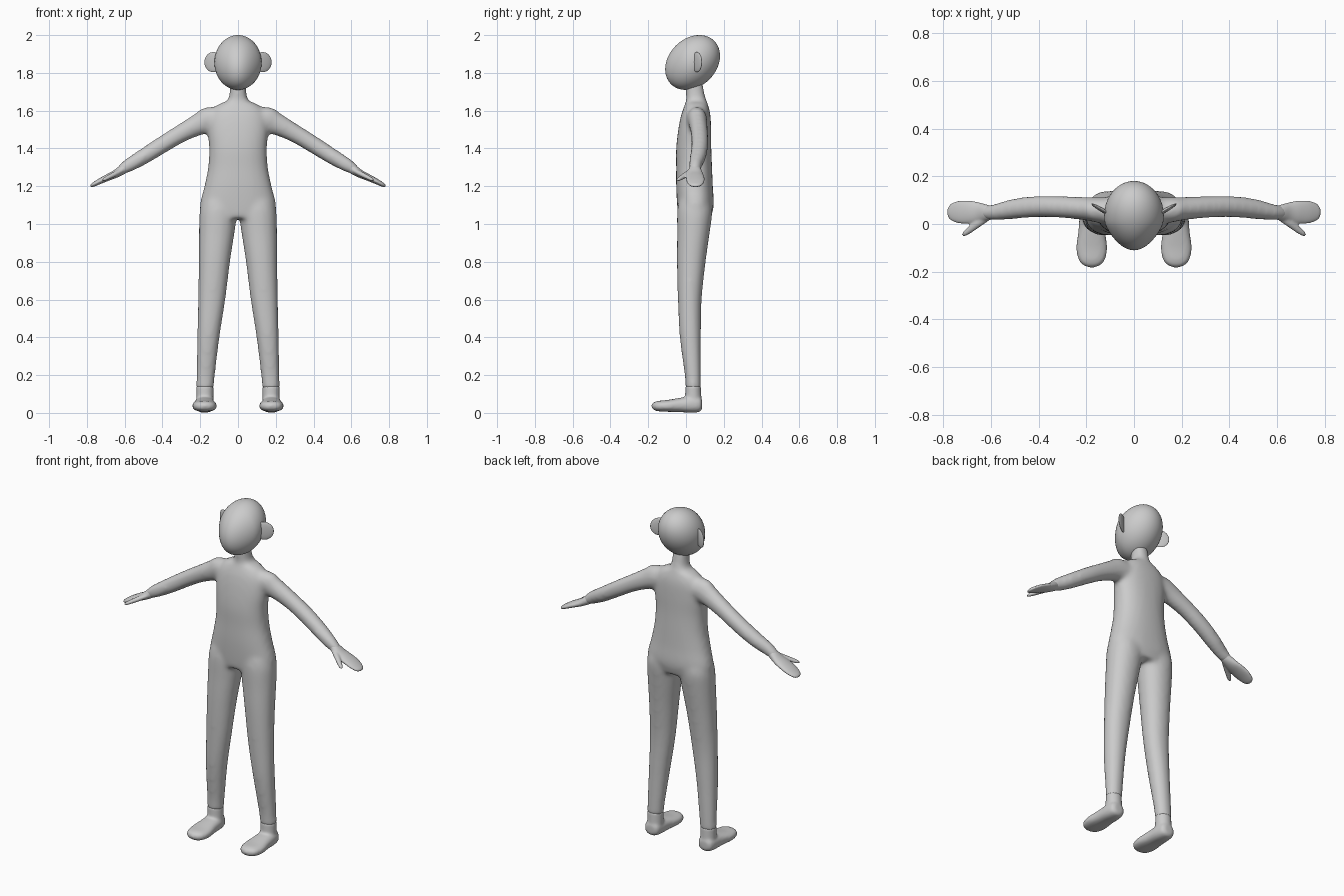
import bpy, bmesh, math
from mathutils import Vector, Matrix

cube = bpy.data.objects.get("Cube")
if cube:
    bpy.data.objects.remove(cube, do_unlink=True)

GREY = (0.6, 0.6, 0.6, 1)
skin = bpy.data.materials.new("plain grey")
skin.use_nodes = True
skin.diffuse_color = GREY
skin.node_tree.nodes["Principled BSDF"].inputs["Base Color"].default_value = GREY

X, Y, Z = Vector((1, 0, 0)), Vector((0, 1, 0)), Vector((0, 0, 1))


def smooth_rings(rings, steps=4):
    """Catmull-Rom interpolation of ring tuples (x, y, z, a, b)."""
    out = []
    for i in range(len(rings) - 1):
        p0, p1 = rings[max(i - 1, 0)], rings[i]
        p2, p3 = rings[i + 1], rings[min(i + 2, len(rings) - 1)]
        for s in range(steps):
            t = s / steps
            out.append([b + 0.5 * t * (c - a + t * (2*a - 5*b + 4*c - d + t * (3*(b - c) + d - a)))
                        for a, b, c, d in zip(p0, p1, p2, p3)])
    return out + [list(rings[-1])]


def loft(bm, rings, u, v, power=2.0, sides=32):
    """Closed tube through rings whose half-sizes a, b lie along u and v."""
    loops = []
    for x, y, z, a, b in smooth_rings(rings):
        loop = []
        for k in range(sides):
            c, s = math.cos(2*math.pi*k/sides), math.sin(2*math.pi*k/sides)
            du = math.copysign(abs(c) ** (2/power), c) * a
            dv = math.copysign(abs(s) ** (2/power), s) * b
            loop.append(bm.verts.new(Vector((x, y, z)) + u*du + v*dv))
        loops.append(loop)
    for l0, l1 in zip(loops, loops[1:]):
        for k in range(sides):
            n = (k + 1) % sides
            bm.faces.new((l0[k], l0[n], l1[n], l1[k]))
    bm.faces.new(loops[0])
    bm.faces.new(loops[-1])


def finish(bm, name, voxel=0, relax=0):
    bmesh.ops.recalc_face_normals(bm, faces=bm.faces)
    for f in bm.faces:
        f.smooth = True
    mesh = bpy.data.meshes.new(name)
    bm.to_mesh(mesh)
    bm.free()
    mesh.materials.append(skin)
    obj = bpy.data.objects.new(name, mesh)
    bpy.context.collection.objects.link(obj)
    if voxel:
        rm = obj.modifiers.new("Blend", 'REMESH')
        rm.mode, rm.voxel_size, rm.use_smooth_shade = 'VOXEL', voxel, True
        sm = obj.modifiers.new("Relax", 'SMOOTH')
        sm.factor, sm.iterations = 0.5, relax
    return obj


# Body: torso with neck, legs and arms blended into one skin
bm = bmesh.new()
torso = [  # height, half width, centre y, half depth
    (1.03, .19, .045, .085), (1.1, .202, .05, .097), (1.2, .178, .045, .097),
    (1.3, .158, .043, .095), (1.4, .153, .041, .093), (1.5, .16, .046, .087),
    (1.58, .15, .052, .077), (1.63, .11, .055, .062), (1.65, .062, .055, .055),
    (1.68, .046, .05, .05), (1.76, .042, .042, .043)]
loft(bm, [(0, y, z, a, b) for z, a, y, b in torso], X, Y, 2.3)
leg = [  # height, centre x, half width, centre y, half depth
    (.125, .175, .046, .038, .041), (.2, .171, .049, .036, .043), (.4, .157, .059, .023, .056),
    (.6, .139, .072, .02, .063), (.8, .125, .083, .028, .076), (.95, .113, .094, .039, .086),
    (1.06, .104, .1, .046, .093), (1.12, .1, .092, .046, .085)]
arm = [  # x, y, height, half depth, half thickness
    (.06, .056, 1.555, .055, .075), (.14, .058, 1.55, .054, .077), (.2, .064, 1.53, .049, .06),
    (.3, .071, 1.48, .046, .048), (.4, .073, 1.42, .045, .045), (.5, .064, 1.357, .043, .042),
    (.58, .05, 1.31, .035, .036), (.63, .047, 1.28, .028, .022)]
for s in (1, -1):
    loft(bm, [(s*x, y, z, a, b) for z, x, a, y, b in leg], X, Y, 2.1)
    loft(bm, [(s*x, y, z, a, b) for x, y, z, a, b in arm], Y, Vector((s*.53, 0, .85)))
finish(bm, "body", 0.011, 12)

# Head: egg tilted back, narrowing towards the face
bm = bmesh.new()
bmesh.ops.create_uvsphere(bm, u_segments=48, v_segments=32, radius=1)
bmesh.ops.transform(bm, verts=bm.verts, matrix=Matrix.Translation((0, .035, 1.855))
                    @ Matrix.Rotation(math.radians(45), 4, 'X') @ Matrix.Diagonal((.125, .162, .126, 1)))
for v in bm.verts:
    v.co.x *= 1 - 1.8 * max(0, -v.co.y)
finish(bm, "head")

hand = [  # x, height, centre y, half depth, half thickness
    (.585, 1.303, .048, .024, .022), (.61, 1.289, .047, .032, .026), (.65, 1.264, .048, .043, .021),
    (.69, 1.246, .049, .049, .018), (.73, 1.227, .05, .048, .015), (.76, 1.211, .05, .039, .012),
    (.775, 1.203, .05, .026, .009), (.782, 1.199, .05, .008, .003)]
thumb = [(.615, .035, 1.283, .022, .014), (.65, .006, 1.265, .018, .014), (.68, -.018, 1.25, .015, .012),
         (.708, -.04, 1.236, .011, .009), (.718, -.048, 1.231, .004, .003)]
foot = [  # y, centre height, half width, half height
    (.086, .045, .02, .02), (.075, .045, .042, .038), (.035, .045, .051, .044), (-.03, .042, .056, .038),
    (-.1, .037, .065, .031), (-.15, .036, .055, .027), (-.172, .036, .036, .019), (-.182, .036, .012, .008)]
ankle = [(.04, .045, .046), (.08, .045, .044), (.12, .045, .042), (.145, .046, .041)]

for s, side in ((1, "left"), (-1, "right")):
    # Hand: flat paddle with a thumb
    bm = bmesh.new()
    tilt = Vector((s*.45, 0, .89))
    loft(bm, [(s*x, y, z, a, b) for x, z, y, a, b in hand], Y, tilt)
    loft(bm, [(s*x, y, z, a, b) for x, y, z, a, b in thumb], Vector((s*.6, .75, -.27)), tilt)
    finish(bm, side + "_hand", 0.005, 4)

    # Foot: rounded sole and toe below a short ankle
    bm = bmesh.new()
    loft(bm, [(s*.177, y, z, a, b) for y, z, a, b in foot], X, Z, 2.4)
    loft(bm, [(s*.175, .038, z, a, b) for z, a, b in ankle], X, Y)
    finish(bm, side + "_foot", 0.007, 8)

    # Ear: thin disc swept back
    bm = bmesh.new()
    bmesh.ops.create_uvsphere(bm, u_segments=32, v_segments=16, radius=1)
    bmesh.ops.transform(bm, verts=bm.verts, matrix=Matrix.Translation((s*.132, .058, 1.857))
                        @ Matrix.Rotation(s*math.radians(30), 4, 'Z') @ Matrix.Diagonal((.053, .009, .053, 1)))
    finish(bm, side + "_ear")
